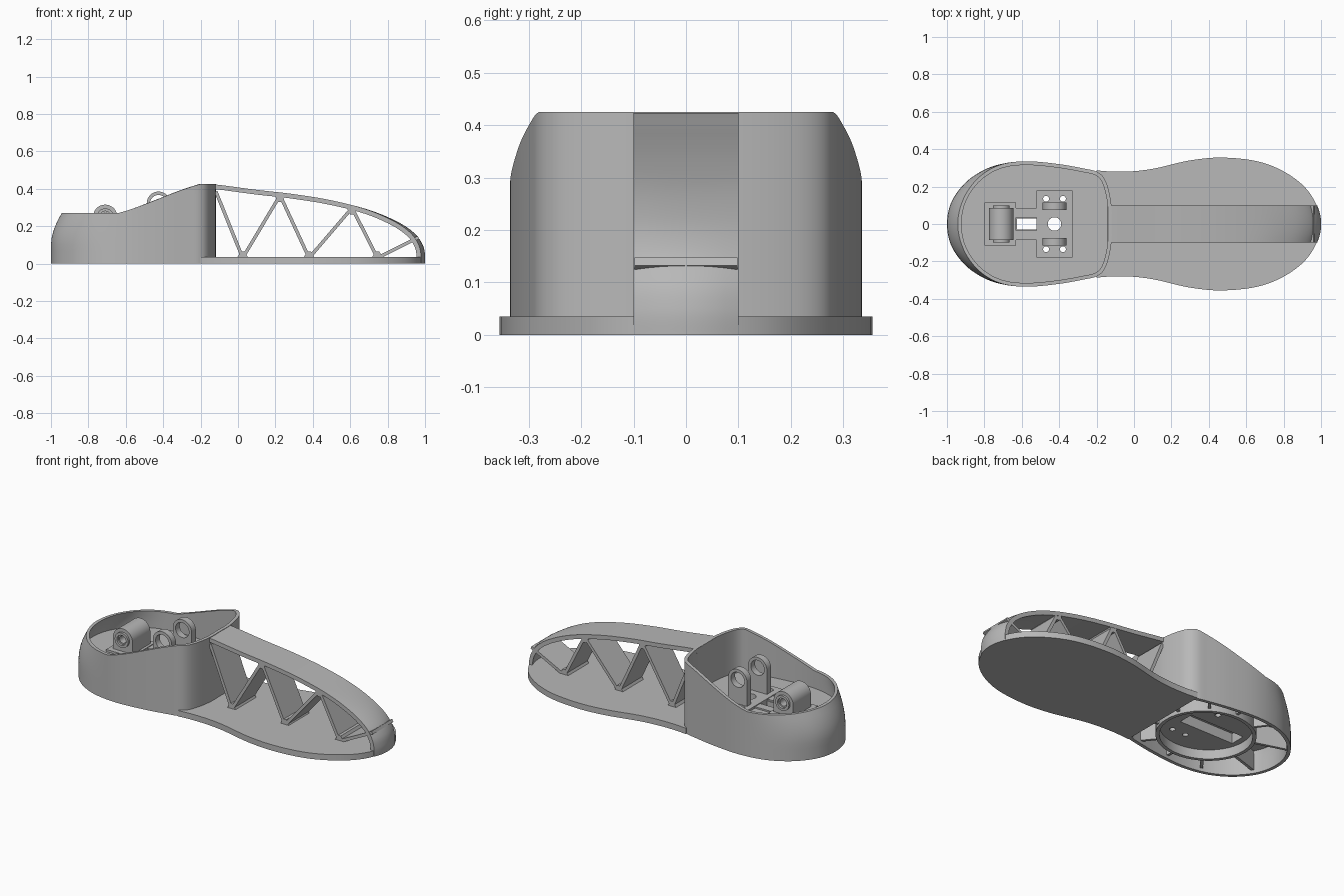
import bpy, bmesh, math
from mathutils import Vector

if "Cube" in bpy.data.objects:
    bpy.data.objects.remove(bpy.data.objects["Cube"], do_unlink=True)

grey = bpy.data.materials.new("plain_grey")
grey.use_nodes = True
grey.diffuse_color = (0.48, 0.48, 0.48, 1)
grey.node_tree.nodes["Principled BSDF"].inputs["Base Color"].default_value = (0.48, 0.48, 0.48, 1)
parts = []


def finish(name, bm):
    bmesh.ops.recalc_face_normals(bm, faces=bm.faces)
    mesh = bpy.data.meshes.new(name)
    bm.to_mesh(mesh)
    bm.free()
    mesh.materials.append(grey)
    ob = bpy.data.objects.new(name, mesh)
    bpy.context.collection.objects.link(ob)
    parts.append(ob)
    return ob


def spline(pts, closed=False, steps=7):
    out, n = [], len(pts)
    for i in range(n if closed else n - 1):
        p = []
        for k in (i - 1, i, i + 1, i + 2):
            p.append(Vector(pts[k % n] if closed else pts[min(max(k, 0), n - 1)]))
        for s in range(steps):
            t = s / steps
            out.append(0.5 * (2 * p[1] + (p[2] - p[0]) * t
                              + (2 * p[0] - 5 * p[1] + 4 * p[2] - p[3]) * t * t
                              + (3 * p[1] - p[0] - 3 * p[2] + p[3]) * t ** 3))
    return out if closed else out + [Vector(pts[-1])]


def mirrored(half):
    return half + [(x, -y) for x, y in reversed(half[1:-1])]


def circle(cx, cy, rx, ry=None, n=32):
    ry = ry or rx
    return [(cx + rx * math.cos(2 * math.pi * i / n), cy + ry * math.sin(2 * math.pi * i / n))
            for i in range(n)]


def rect(x0, x1, y0, y1):
    return [(x0, y0), (x1, y0), (x1, y1), (x0, y1)]


def prism(name, pts, lo, hi, axis="z"):
    bm = bmesh.new()
    place = (lambda p, h: (p[0], p[1], h)) if axis == "z" else (lambda p, h: (p[0], h, p[1]))
    rings = [[bm.verts.new(place(p, h)) for p in pts] for h in (lo, hi)]
    for r in rings:
        bm.faces.new(r)
    for i in range(len(pts)):
        j = (i + 1) % len(pts)
        bm.faces.new((rings[0][i], rings[0][j], rings[1][j], rings[1][i]))
    return finish(name, bm)


def cut(ob, cutter):
    mod = ob.modifiers.new("cut", "BOOLEAN")
    mod.operation, mod.solver, mod.object = "DIFFERENCE", "EXACT", cutter
    bpy.context.view_layer.update()
    deps = bpy.context.evaluated_depsgraph_get()
    mesh = bpy.data.meshes.new_from_object(ob.evaluated_get(deps))
    ob.modifiers.clear()
    ob.data = mesh
    parts.remove(cutter)
    bpy.data.objects.remove(cutter, do_unlink=True)


def inset(loop, d):
    out, n = [], len(loop)
    for i in range(n):
        t = (loop[(i + 1) % n] - loop[i - 1]).normalized()
        out.append(loop[i] + Vector((t.y, -t.x)) * d)
    return out


# Outlines: heel side first, shared by the cup and the sole
heel = [(-1, 0), (-0.975, 0.12), (-0.9, 0.222), (-0.8, 0.29), (-0.69, 0.325),
        (-0.56, 0.335), (-0.4, 0.32)]
sole_line = spline(mirrored(heel + [
    (-0.2, 0.287), (-0.05, 0.28), (0.1, 0.295), (0.3, 0.34), (0.48, 0.355), (0.68, 0.33),
    (0.84, 0.257), (0.95, 0.15), (1, 0)]), True)
cup_line = spline(mirrored(heel + [
    (-0.27, 0.297), (-0.2, 0.28), (-0.16, 0.245), (-0.135, 0.18), (-0.12, 0.09), (-0.12, 0)]), True)

# Flat sole plate
prism("sole_plate", [p for p in sole_line if p.x > -0.21], 0, 0.035)


# Heel cup wall with a sloping rim and a rounded back
def rim_height(x):
    t = min(max((x + 0.64) / 0.44, 0), 1)
    return 0.27 + 0.155 * (0.75 * t + 0.25 * t * t * (3 - 2 * t))


def lean(p, z):
    w = min(max((-0.65 - p.x) / 0.33, 0), 1)
    return p.x + 0.058 * w * max(0, (min(z, 0.27) - 0.1) / 0.17) ** 1.8


bm = bmesh.new()
rings = []
levels = [i / 8 for i in range(9)]
inner_line = inset(cup_line, 0.02)
for line, order in ((cup_line, levels), (inner_line, levels[::-1])):
    for f in order:
        rings.append([bm.verts.new((lean(p, f * rim_height(q.x)), p.y, f * rim_height(q.x)))
                      for p, q in zip(line, cup_line)])
for k in range(len(rings)):
    a, b = rings[k], rings[(k + 1) % len(rings)]
    for i in range(len(a)):
        j = (i + 1) % len(a)
        bm.faces.new((a[i], a[j], b[j], b[i]))
finish("heel_cup_wall", bm)

# Cup floor, hub disc beneath it and the mounting pads on top
floor = prism("cup_floor", inset(cup_line, 0.012), 0.135, 0.165)
hub = prism("hub_disc", circle(-0.5, 0, 0.26, 0.25, 48), 0.06, 0.14)
pads = [prism("front_pad", rect(-0.52, -0.33, -0.18, 0.18), 0.16, 0.178),
        prism("rear_pad", rect(-0.8, -0.63, -0.115, 0.115), 0.16, 0.178)]
for s in (-1, 1):
    prism("pad_rail", rect(-0.64, -0.51, s * 0.06 - 0.025, s * 0.06 + 0.025), 0.16, 0.174)

# Slot, centre hole and screw holes
cut(hub, prism("channel", rect(-0.72, -0.36, -0.045, 0.045), 0, 0.12))
for body in (floor, hub):
    cut(body, prism("slot", rect(-0.625, -0.52, -0.03, 0.03), -0.1, 0.3))
for body in (floor, hub, pads[0]):
    cut(body, prism("bore", circle(-0.425, 0, 0.036), -0.1, 0.3))
    for x in (-0.47, -0.38):
        for y in (-0.135, 0.135):
            cut(body, prism("screw", circle(x, y, 0.016, n=16), -0.1, 0.3))

# Hub ring and radial ribs on the underside
ring = prism("hub_ring", circle(-0.5, 0, 0.275, 0.26, 48), 0.005, 0.15)
cut(ring, prism("ring_hollow", circle(-0.5, 0, 0.255, 0.24, 48), -0.1, 0.3))
for k in range(10):
    d = Vector((math.cos(math.pi * (k + 0.5) / 5), math.sin(math.pi * (k + 0.5) / 5)))
    c = Vector((-0.5, 0))
    edge = max(inner_line, key=lambda p: (p - c).normalized().dot(d))
    side = Vector((-d.y, d.x)) * 0.008
    a, b = c + d * 0.257, edge + d * 0.006
    prism("radial_rib", [a - side, b - side, b + side, a + side], 0.02, 0.15)


# Upright lugs with round tops
def lug(name, x, z, r, y0, y1, bore):
    arc = [(x + r * math.cos(math.pi * i / 20), z + r * math.sin(math.pi * i / 20))
           for i in range(21)]
    ob = prism(name, arc + [(x - r, 0.165), (x + r, 0.165)], y0, y1, "y")
    cut(ob, prism("bore", circle(x, z, bore), -0.3, 0.3, "y"))
    return ob


for s in (-1, 1):
    lug("front_lug", -0.425, 0.322, 0.063, s * 0.095 - 0.02, s * 0.095 + 0.02, 0.045)
lug("rear_block", -0.71, 0.25, 0.065, -0.085, 0.085, 0.022)
for s in (-1, 1):
    collar = prism("rear_collar", circle(-0.71, 0.25, 0.045), s * 0.091 - 0.007, s * 0.091 + 0.007, "y")
    cut(collar, prism("bore", circle(-0.71, 0.25, 0.03), -0.3, 0.3, "y"))

# Arched strap from the cup to the toe, its end following the toe curve
top = spline([(-0.14, 0.424), (-0.08, 0.418), (0.1, 0.394), (0.3, 0.371), (0.5, 0.338),
              (0.7, 0.287), (0.85, 0.225), (0.94, 0.165), (0.985, 0.105), (1, 0.05), (1, 0)])
under = []
for i, p in enumerate(top):
    t = (top[min(i + 1, len(top) - 1)] - top[max(i - 1, 0)]).normalized()
    under.append(p + Vector((t.y, -t.x)) * 0.025)
loop = top + under[::-1]
bm = bmesh.new()
rows = []
for k in range(9):
    y = -0.1 + 0.025 * k
    rows.append([bm.verts.new((p.x - 2.2 * y * y * max(0, min(1, (p.x - 0.6) / 0.4)), y, max(p.y, 0)))
                 for p in loop])
for a, b in zip(rows, rows[1:]):
    for i in range(len(loop)):
        j = (i + 1) % len(loop)
        bm.faces.new((a[i], a[j], b[j], b[i]))
for r in (rows[0], rows[-1]):
    for i in range(len(top) - 1):
        j = len(loop) - 1 - i
        bm.faces.new((r[i], r[i + 1], r[j - 1], r[j]))
finish("arch_strap", bm)

# Zigzag truss panels with small gussets at the joints
nodes = [Vector(p) for p in ((-0.118, 0.385), (0.025, 0.03), (0.225, 0.365), (0.38, 0.03),
                             (0.61, 0.298), (0.745, 0.03), (0.965, 0.14))]
for a, b in zip(nodes, nodes[1:]):
    t = (b - a).normalized()
    n = Vector((-t.y, t.x)) * 0.009
    prism("truss_panel", [a - n, b - n, b + n, a + n], -0.098, 0.098, "y")
for i, p in enumerate(nodes[1:-1]):
    h = 0.035 if i % 2 == 0 else -0.035
    prism("truss_gusset", [(p.x - 0.03, p.y), (p.x + 0.03, p.y), (p.x + 0.01, p.y + h),
                           (p.x - 0.01, p.y + h)], -0.098, 0.098, "y")

# Smooth curved surfaces while keeping hard edges
bpy.ops.object.select_all(action="DESELECT")
for ob in parts:
    ob.select_set(True)
bpy.context.view_layer.objects.active = parts[0]
bpy.ops.object.shade_smooth_by_angle(angle=math.radians(30))
